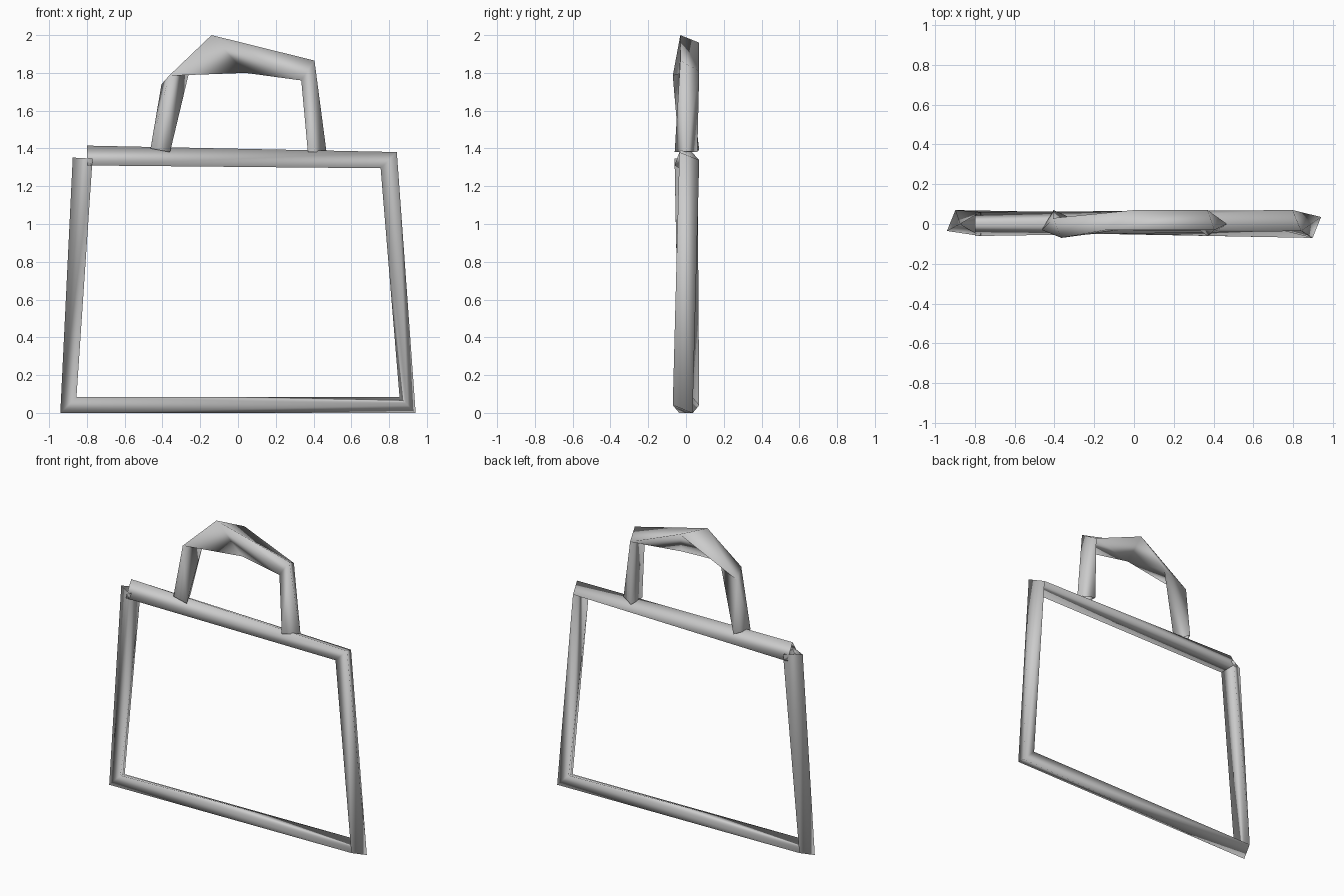
import bpy, bmesh, math
from mathutils import Vector

if "Cube" in bpy.data.objects:
    bpy.data.objects.remove(bpy.data.objects["Cube"])

grey = bpy.data.materials.new("light_grey")
grey.diffuse_color = (0.6, 0.6, 0.6, 1)
grey.use_nodes = True
grey.node_tree.nodes["Principled BSDF"].inputs["Base Color"].default_value = grey.diffuse_color

R = 0.07  # tube radius


def ring(x, z, out_deg, phase, r=R):
    """Three-point ring; phase 0 points to the back, 90 points outward in the frame plane."""
    a = math.radians(out_deg)
    out = Vector((math.cos(a), 0, math.sin(a)))
    back = Vector((0, 1, 0))
    c = Vector((x, 0, z))
    pts = []
    for k in range(3):
        t = math.radians(phase + 120 * k)
        pts.append(c + r * (math.cos(t) * back + math.sin(t) * out))
    return pts


def tube(name, rings):
    """Skin matching rails of the rings, folding each side outward."""
    bm = bmesh.new()
    rows = [[bm.verts.new(p) for p in r] for r in rings]
    for lo, hi in zip(rows, rows[1:]):
        mid = sum((v.co for v in lo + hi), Vector()) / 6
        for i in range(3):
            j = (i + 1) % 3
            a, b, c, d = lo[i], lo[j], hi[j], hi[i]
            d1 = ((a.co + c.co) / 2 - mid).length
            d2 = ((b.co + d.co) / 2 - mid).length
            if d1 >= d2:
                tris = ((a, b, c), (a, c, d))
            else:
                tris = ((a, b, d), (b, c, d))
            for t in tris:
                bm.faces.new(t).smooth = True
    bmesh.ops.recalc_face_normals(bm, faces=bm.faces)
    me = bpy.data.meshes.new(name)
    bm.to_mesh(me)
    bm.free()
    me.materials.append(grey)
    ob = bpy.data.objects.new(name, me)
    bpy.context.collection.objects.link(ob)
    return ob


# Bag outline: left side, bottom, right side, top, slightly twisted
tube("bag_frame", [
    ring(-0.805, 1.348, 177, 90),
    ring(-0.898, 0.041, 225, 120),
    ring(0.898, 0.041, 315, 180),
    ring(0.798, 1.338, 45, 120),
    ring(-0.80, 1.345, 90, 90),
])

# Handle: uneven folded loop, rails are outer, inner, back
handle = [
    [(-0.463, -0.03, 1.40), (-0.36, -0.035, 1.38), (-0.405, 0.07, 1.39)],
    [(-0.365, -0.07, 1.785), (-0.25, 0.0, 1.84), (-0.405, 0.03, 1.74)],
    [(-0.14, -0.03, 2.0), (0.04, -0.015, 1.80), (0.0, 0.07, 1.96)],
    [(0.405, -0.03, 1.865), (0.335, -0.035, 1.76), (0.37, 0.07, 1.81)],
    [(0.468, 0.0, 1.385), (0.37, -0.06, 1.38), (0.37, 0.06, 1.38)],
]
tube("handle", [[Vector(p) for p in r] for r in handle])
